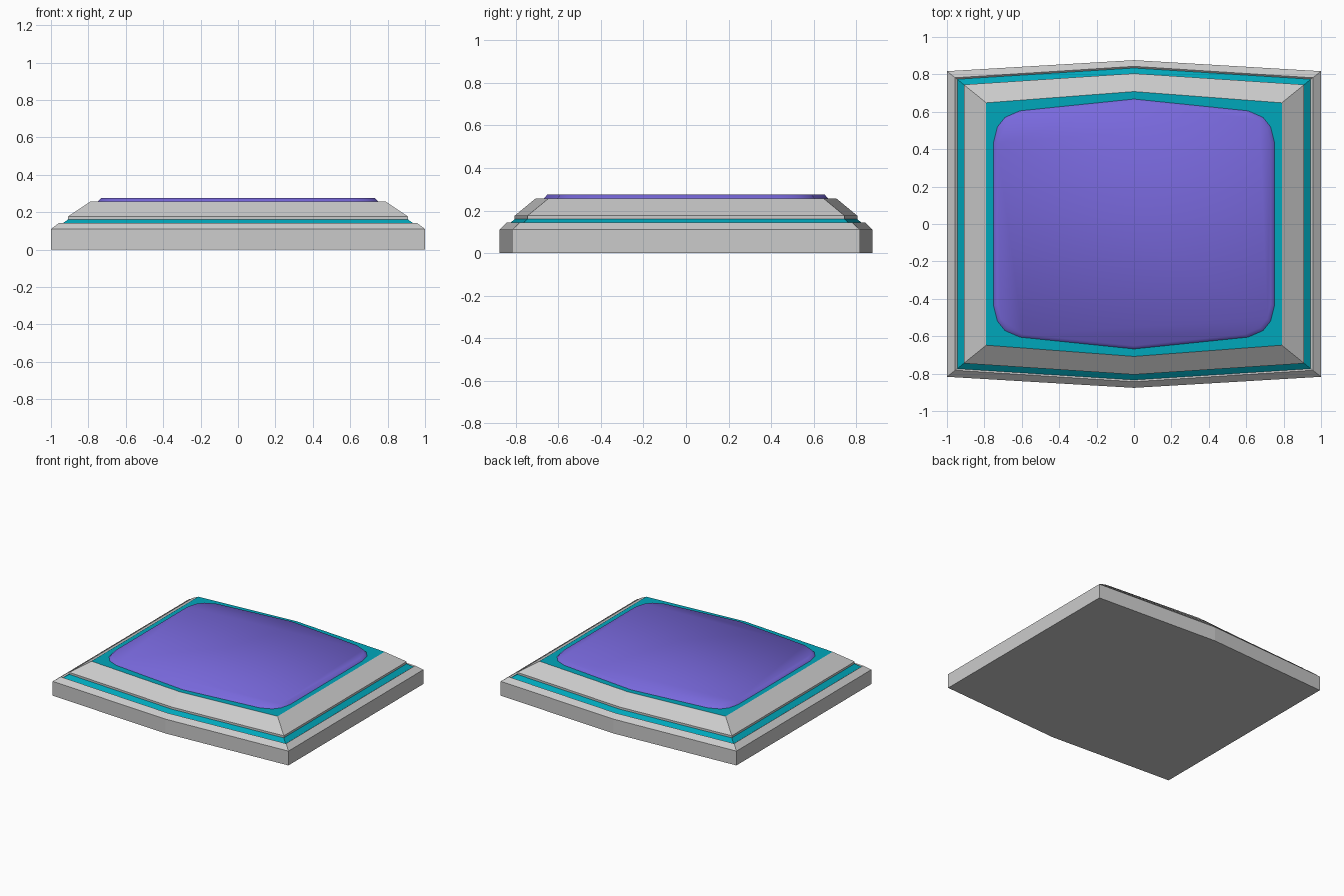
import bpy, bmesh

if "Cube" in bpy.data.objects:
    bpy.data.objects.remove(bpy.data.objects["Cube"])


def material(name, rgb):
    m = bpy.data.materials.new(name)
    m.diffuse_color = (*rgb, 1)
    m.use_nodes = True
    m.node_tree.nodes["Principled BSDF"].inputs["Base Color"].default_value = m.diffuse_color
    return m


def mirror_quarter(pts):
    # first point lies on x = 0; the rest run towards the right side (x > 0, y > 0)
    right = pts[1:] + [(x, -y) for x, y in reversed(pts[1:])]
    mx, my = pts[0]
    left = [(-x, y) for x, y in reversed(right)]
    return [(mx, my)] + right + [(mx, -my)] + left


def hexagon(x, y_corner, y_mid):
    return mirror_quarter([(0, y_mid), (x, y_corner)])


def loft(name, rings, bottom=False, top=False, mat=None, smooth=False):
    bm = bmesh.new()
    loops = [[bm.verts.new((x, y, z)) for x, y in outline] for outline, z in rings]
    for a, b in zip(loops, loops[1:]):
        for i in range(len(a)):
            j = (i + 1) % len(a)
            # outlines run clockwise, so this winding faces outward
            bm.faces.new((a[j], a[i], b[i], b[j]))
    if bottom:
        bm.faces.new(loops[0])
    if top:
        bm.faces.new(loops[-1][::-1])
    for f in bm.faces:
        f.smooth = smooth
    me = bpy.data.meshes.new(name)
    bm.to_mesh(me)
    bm.free()
    ob = bpy.data.objects.new(name, me)
    bpy.context.collection.objects.link(ob)
    if mat:
        me.materials.append(mat)
    return ob


teal = material("teal", (0.0, 0.39, 0.50))
purple = material("purple", (0.19, 0.14, 0.72))

# Base slab with bevelled rim and a small lip inside
outer = hexagon(1.0, 0.817, 0.876)
lip = hexagon(0.956, 0.782, 0.843)
groove = hexagon(0.945, 0.774, 0.834)
loft("base", [(outer, 0), (outer, 0.11), (lip, 0.143), (groove, 0.135)], bottom=True)

# Teal seal between base and upper frame
frame_foot = hexagon(0.91, 0.745, 0.805)
loft("seal", [(groove, 0.135), (frame_foot, 0.16)], mat=teal)

# Sloped upper frame
frame_top = hexagon(0.79, 0.648, 0.708)
loft("upper_frame", [(frame_foot, 0.16), (frame_foot, 0.176), (frame_top, 0.256)])

# Teal plate under the pad
loft("pad_surround", [(frame_top, 0.256)], top=True, mat=teal)

# Purple pad with rounded corners and smooth shading
pad = mirror_quarter([(0, 0.668), (0.61, 0.605), (0.69, 0.57), (0.73, 0.52), (0.75, 0.44)])
pad_top = [(x * 0.975, y * 0.975) for x, y in pad]
loft("pad", [(pad, 0.256), (pad_top, 0.276)], top=True, mat=purple, smooth=True)
